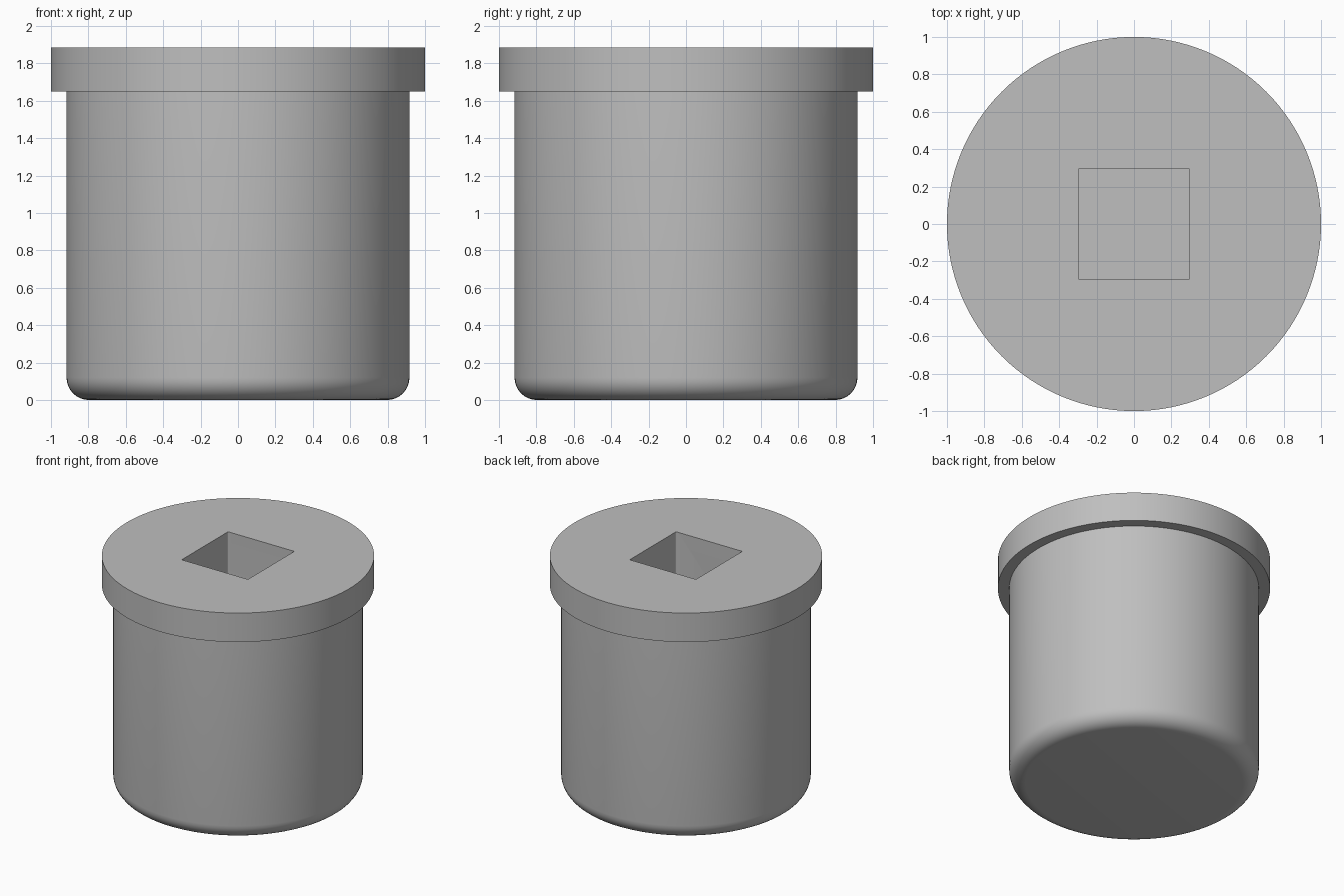
import bpy, bmesh, math

if "Cube" in bpy.data.objects:
    bpy.data.objects.remove(bpy.data.objects["Cube"])

SEGMENTS = 128
HEIGHT, RIM_BOTTOM = 1.885, 1.65
BODY_R, RIM_R, FILLET = 0.917, 1.0, 0.12
SOCKET_HALF, SOCKET_DEPTH, SOCKET_ROUND = 0.297, 0.65, 0.008

grey = bpy.data.materials.new("plain grey")
grey.diffuse_color = (0.52, 0.52, 0.52, 1)
grey.use_nodes = True
grey.node_tree.nodes["Principled BSDF"].inputs["Base Color"].default_value = grey.diffuse_color


def add_object(name, bm):
    bmesh.ops.recalc_face_normals(bm, faces=bm.faces)
    mesh = bpy.data.meshes.new(name)
    bm.to_mesh(mesh)
    bm.free()
    obj = bpy.data.objects.new(name, mesh)
    obj.data.materials.append(grey)
    bpy.context.collection.objects.link(obj)
    return obj


# Plug: rounded bottom, straight body and wider rim, turned around z
profile = [(0, 0)]
for i in range(9):
    a = math.pi / 2 * i / 8
    profile.append((BODY_R - FILLET + FILLET * math.sin(a), FILLET - FILLET * math.cos(a)))
profile += [(BODY_R, RIM_BOTTOM), (RIM_R, RIM_BOTTOM), (RIM_R, HEIGHT), (0, HEIGHT)]
bm = bmesh.new()
verts = [bm.verts.new((r, 0, z)) for r, z in profile]
edges = [bm.edges.new(pair) for pair in zip(verts, verts[1:])]
bmesh.ops.spin(bm, geom=verts + edges, cent=(0, 0, 0), axis=(0, 0, 1),
               angle=math.tau, steps=SEGMENTS, use_duplicate=False)
bmesh.ops.remove_doubles(bm, verts=bm.verts, dist=1e-5)
plug = add_object("plug", bm)

# Square socket cutter with slightly rounded vertical corners
bm = bmesh.new()
bmesh.ops.create_cube(bm, size=1)
bmesh.ops.scale(bm, verts=bm.verts, vec=(2 * SOCKET_HALF, 2 * SOCKET_HALF, 2 * SOCKET_DEPTH))
bmesh.ops.translate(bm, verts=bm.verts, vec=(0, 0, HEIGHT))
upright = [e for e in bm.edges if abs(e.verts[0].co.z - e.verts[1].co.z) > 0.1]
bmesh.ops.bevel(bm, geom=upright, offset=SOCKET_ROUND, segments=3, profile=0.5, affect='EDGES')
cutter = add_object("socket_cutter", bm)

# Cut the socket, then smooth the round surfaces
cut = plug.modifiers.new("socket", 'BOOLEAN')
cut.operation, cut.solver, cut.object = 'DIFFERENCE', 'EXACT', cutter
bpy.context.view_layer.objects.active = plug
plug.select_set(True)
bpy.ops.object.modifier_apply(modifier=cut.name)
bpy.data.objects.remove(cutter)
bpy.ops.object.shade_smooth_by_angle(angle=math.radians(35))
